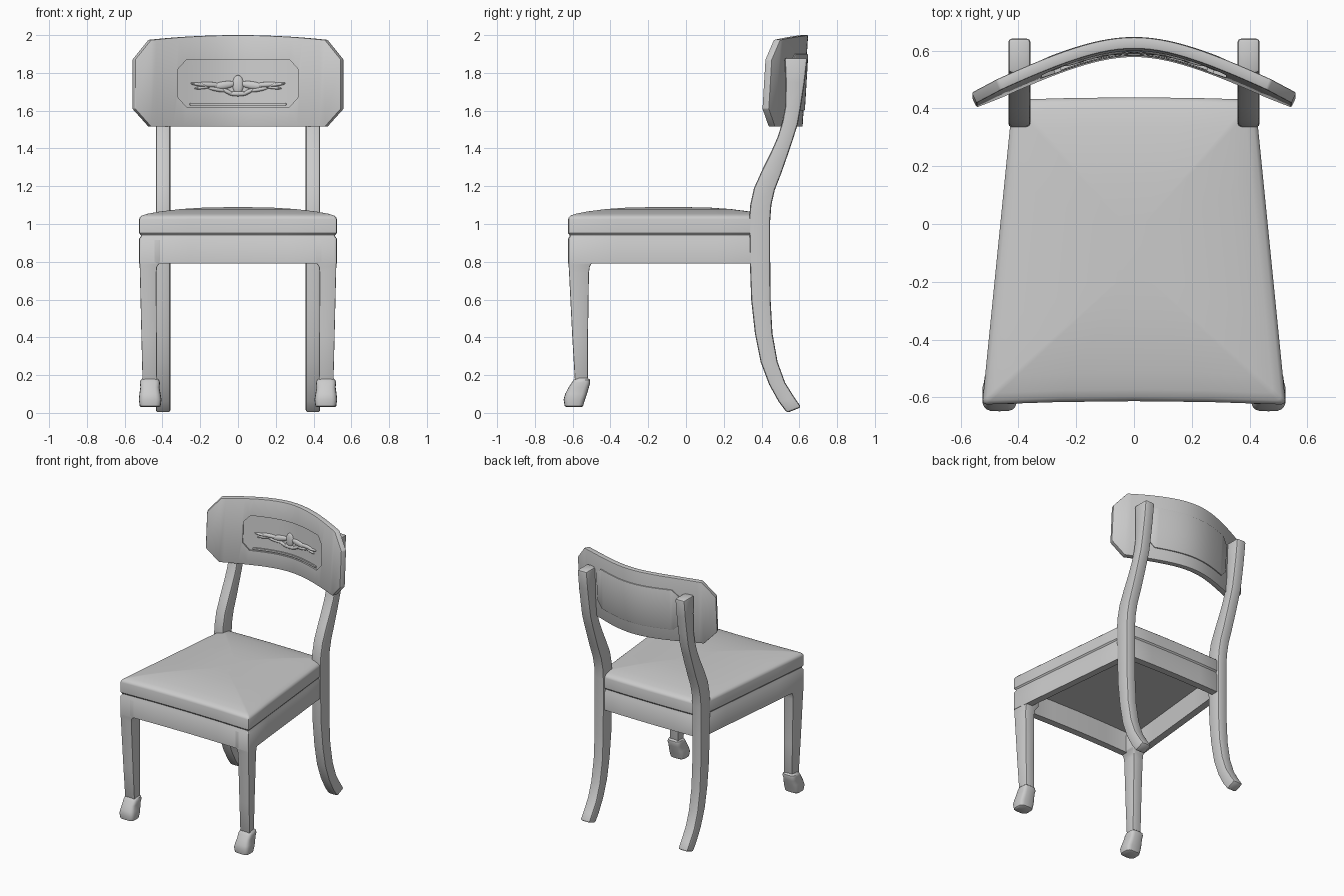
import bpy, bmesh, math
from mathutils import Vector

if "Cube" in bpy.data.objects:
    bpy.data.objects.remove(bpy.data.objects["Cube"])


def finish(ob, bevel=0.0, cutter=None, segments=2):
    """Apply bevel and cutter, then shade smooth with sharp edges kept."""
    bpy.ops.object.select_all(action='DESELECT')
    bpy.context.view_layer.objects.active = ob
    ob.select_set(True)
    if bevel:
        m = ob.modifiers.new("bevel", 'BEVEL')
        m.width, m.segments, m.limit_method = bevel, segments, 'ANGLE'
        m.angle_limit = math.radians(35)
    if cutter:
        m = ob.modifiers.new("recess", 'BOOLEAN')
        m.object, m.operation, m.solver = cutter, 'DIFFERENCE', 'EXACT'
    for m in list(ob.modifiers):
        bpy.ops.object.modifier_apply(modifier=m.name)
    if cutter:
        bpy.data.objects.remove(cutter)
    bpy.ops.object.shade_smooth_by_angle(angle=math.radians(35))
    return ob


def new_object(name, bm):
    bmesh.ops.recalc_face_normals(bm, faces=bm.faces)
    me = bpy.data.meshes.new(name)
    bm.to_mesh(me)
    bm.free()
    ob = bpy.data.objects.new(name, me)
    bpy.context.collection.objects.link(ob)
    return ob


def loft(name, rings, wrap=False):
    """Skin a list of equal-length rings; capped ends, or joined up if wrap."""
    bm = bmesh.new()
    vs = [[bm.verts.new(p) for p in r] for r in rings]
    n = len(vs[0])
    pairs = list(zip(vs, vs[1:])) + ([(vs[-1], vs[0])] if wrap else [])
    for a, b in pairs:
        for i in range(n):
            j = (i + 1) % n
            bm.faces.new((a[i], a[j], b[j], b[i]))
    if not wrap:
        bm.faces.new(vs[0])
        bm.faces.new(vs[-1])
    return new_object(name, bm)


# Seat outline: tapered square with slightly bowed front and back, softened corners
def outline():
    side = [(1, t) for t in (-0.97, -0.5, 0, 0.5, 0.97)] + [(0.992, 0.992)]
    pts = []
    for k in range(4):
        for u, w in side:
            for _ in range(k):
                u, w = -w, u
            pts.append((u, w))
    return pts


def seat_ring(inset, z):
    ring = []
    for u, w in outline():
        front = -0.625 + inset + 0.012 * (1 - u * u)
        back = 0.43 - inset + 0.008 * (1 - u * u)
        y = front + (back - front) * (w + 1) / 2
        ring.append((u * (0.525 - 0.1 * (y + 0.625) - inset), y, z))
    return ring


# Apron frame, open underneath, with a small step under the cushion
finish(loft("seat_apron", [seat_ring(*p) for p in (
    (0, 0.79), (0, 0.922), (0.008, 0.934), (0.008, 0.95), (0.05, 0.95), (0.05, 0.79))], wrap=True))

# Domed cushion
finish(loft("seat_cushion", [seat_ring(*p) for p in (
    (0.008, 0.942), (0, 0.952), (0, 1.025), (0.004, 1.036), (0.014, 1.045), (0.04, 1.054),
    (0.1, 1.066), (0.2, 1.079), (0.3, 1.086), (0.42, 1.089))]))

# Rear legs: y and z of the front edge, then of the back edge
REAR = [(.535, .0, .61, .03), (.49, .06, .575, .08), (.44, .15, .525, .16), (.395, .27, .485, .27),
        (.365, .42, .458, .42), (.345, .6, .448, .6), (.338, .8, .446, .8), (.335, 1.04, .446, 1.02),
        (.34, 1.1, .452, 1.1), (.36, 1.19, .47, 1.18), (.405, 1.29, .505, 1.27),
        (.45, 1.38, .54, 1.37), (.485, 1.46, .567, 1.45), (.51, 1.54, .592, 1.53),
        (.525, 1.62, .608, 1.62), (.528, 1.75, .628, 1.75), (.522, 1.88, .643, 1.88)]
# Front legs: z, inner x, outer x, front y, back y
FRONT = [(.15, .428, .506, -.587, -.52), (.4, .43, .512, -.602, -.519), (.74, .432, .52, -.619, -.514),
         (.775, .428, .521, -.621, -.509), (.80, .41, .522, -.622, -.495), (.92, .41, .522, -.622, -.495)]
# Feet: z, inner x, outer x, front y, back y
FOOT = [(.03, .42, .512, -.63, -.555), (.036, .41, .52, -.642, -.545), (.07, .405, .525, -.648, -.535),
        (.1, .41, .522, -.64, -.524), (.135, .416, .517, -.622, -.514), (.16, .413, .519, -.605, -.507),
        (.175, .418, .515, -.595, -.508), (.185, .432, .503, -.582, -.52)]


def rounded(x0, x1, y0, y1, z, s, n=20):
    ring = []
    for i in range(n):
        c, d = math.cos(math.tau * i / n), math.sin(math.tau * i / n)
        px = math.copysign(abs(c) ** 0.55, c)
        py = math.copysign(abs(d) ** 0.55, d)
        ring.append((s * ((x0 + x1) / 2 + px * (x1 - x0) / 2), (y0 + y1) / 2 + py * (y1 - y0) / 2, z))
    return ring


for s, side in ((1, "right"), (-1, "left")):
    finish(loft("rear_leg_" + side, [
        [(s * .358, yf, zf), (s * .435, yf, zf), (s * .435, yb, zb), (s * .358, yb, zb)]
        for yf, zf, yb, zb in REAR]), 0.013)
    finish(loft("front_leg_" + side, [
        [(s * a, y0, z), (s * b, y0, z), (s * (b - .011), y1, z), (s * a, y1, z)]
        for z, a, b, y0, y1 in FRONT]), 0.006)
    finish(loft("front_foot_" + side, [rounded(a, b, y0, y1, z, s) for z, a, b, y0, y1 in FOOT]))


# Curved backrest: place a point at (x, z), pushed d along the surface normal
def bend(x, z, d):
    a, b = 0.51, 0.25
    r = math.hypot(x, b)
    n = Vector((a * x / r, 1, 0)).normalized()
    return Vector((x, 0.612 - a * (r - b) + (z - 1.76) * 0.06, z)) + n * d


def slab(name, w, z0, z1, cx, cz, d0, d1, crown=0.0):
    """Curved plate with clipped corners, spanning depth d0 to d1."""
    inner = w - cx
    xs = [-w] + [inner * (i / 16 - 1) for i in range(33)] + [w]
    rings = []
    for x in xs:
        drop = cz if abs(x) > inner + 1e-6 else 0
        lo, hi = z0 + drop, z1 - drop - crown * (x / w) ** 2
        rings.append([bend(x, lo, d0), bend(x, hi, d0), bend(x, hi, d1), bend(x, lo, d1)])
    return loft(name, rings)


cutter = slab("recess_cutter", 0.325, 1.62, 1.87, 0.045, 0.05, -0.05, -0.008)
cutter.hide_render = True
finish(slab("backrest", 0.553, 1.515, 2.0, 0.085, 0.095, -0.02, 0.02, 0.035), 0.006, cutter)
finish(slab("backrest_rear_panel", 0.33, 1.6, 1.9, 0.05, 0.05, 0.012, 0.027), 0.006)
finish(slab("recess_lower_bead", 0.26, 1.628, 1.64, 0.004, 0.002, -0.018, -0.004))

# Carved leaf ornament: x, z, half length, half height, tilt in degrees
LEAVES = [(.075, 1.735, .065, .02, -8), (.15, 1.738, .065, .014, 4), (.205, 1.738, .05, .009, 8),
          (.19, 1.722, .045, .008, -6), (.11, 1.712, .055, .011, 10), (.055, 1.7, .04, .011, 25)]
bm = bmesh.new()
parts = [(0, 1.738, .03, .05, 0), (0, 1.69, .055, .014, 0)]
for x, z, l, h, t in LEAVES:
    parts += [(x, z, l, h, t), (-x, z, l, h, -t)]
for x, z, l, h, t in parts:
    c, k = math.cos(math.radians(t)), math.sin(math.radians(t))
    ball = bmesh.ops.create_uvsphere(bm, u_segments=12, v_segments=8, radius=1)
    for v in ball["verts"]:
        p, q, r = v.co.x * l, v.co.z * h, v.co.y
        v.co = bend(x + p * c - q * k, z + p * k + q * c, -0.008 + 0.012 * r)
finish(new_object("backrest_ornament", bm))
